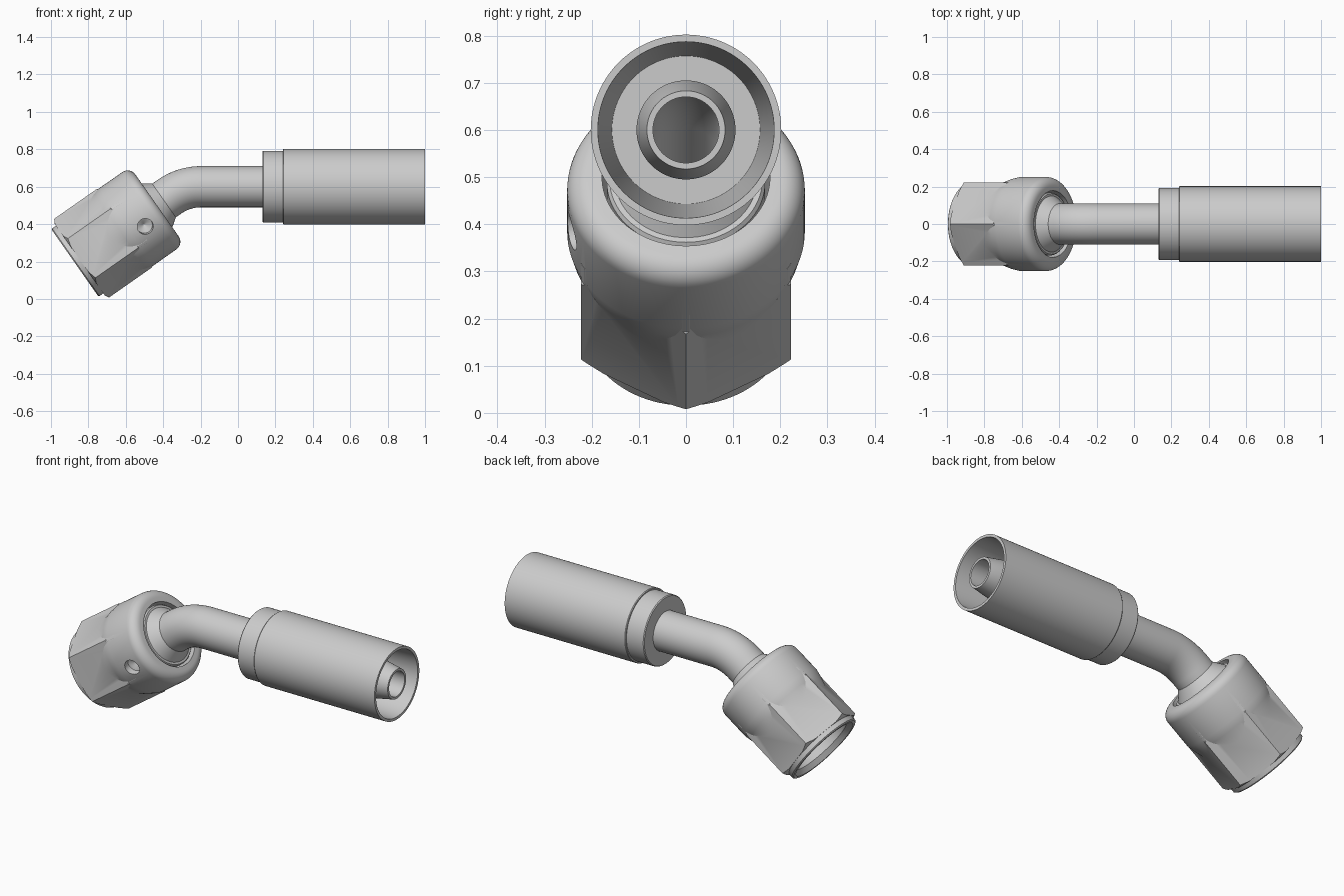
import bpy, bmesh, math
from mathutils import Vector, Matrix

if "Cube" in bpy.data.objects:
    bpy.data.objects.remove(bpy.data.objects["Cube"])

A = math.radians(35)                                   # elbow angle
D = Vector((-math.cos(A), 0, -math.sin(A)))            # nut axis, pointing outwards
U = Vector((math.sin(A), 0, -math.cos(A)))             # nut "down" direction
Y = Vector((0, -1, 0))
NUT = Vector((-0.433, 0, 0.50))                        # centre of nut back face
R = 0.30                                               # bend radius
L = R * A                                              # bend arc length
TAN = R * math.tan(A / 2)
CORNER = Vector((-0.29, 0, 0.6))
BACK = 0.174 - TAN                                     # bend end to nut back face


def nut_frame(t):
    return NUT + D * t, U, Y


def sleeve_frame(x):
    return Vector((x, 0, 0.6)), Vector((0, 0, -1)), Y


def stem_frame(s):
    """Position and cross axes along the bent tube."""
    if s <= 0:
        return CORNER + D * (TAN - s), U, Y
    if s >= L:
        return sleeve_frame(CORNER.x + TAN + s - L)
    a = (L - s) / R
    start = CORNER + Vector((TAN, 0, 0))
    pos = start + Vector((-R * math.sin(a), 0, -R * (1 - math.cos(a))))
    return pos, Vector((math.sin(a), 0, -math.cos(a))), Y


def sweep(name, profile, frame, closed=True, n=72):
    """Rings of radius r at each station; closed joins last ring to first."""
    bm = bmesh.new()
    rings = []
    for s, r in profile:
        p, u, v = frame(s)
        rings.append([bm.verts.new(p + r * (math.cos(a) * u + math.sin(a) * v))
                      for a in (2 * math.pi * i / n for i in range(n))])
    pairs = list(zip(rings, rings[1:]))
    if closed:
        pairs.append((rings[-1], rings[0]))
    else:
        bm.faces.new(rings[0])
        bm.faces.new(rings[-1])
    for a, b in pairs:
        for i in range(n):
            j = (i + 1) % n
            bm.faces.new((a[i], a[j], b[j], b[i]))
    bmesh.ops.recalc_face_normals(bm, faces=bm.faces)
    me = bpy.data.meshes.new(name)
    bm.to_mesh(me)
    bm.free()
    ob = bpy.data.objects.new(name, me)
    bpy.context.collection.objects.link(ob)
    return ob


def boolean(ob, other, op):
    m = ob.modifiers.new(op, 'BOOLEAN')
    m.operation, m.object, m.solver = op, other, 'EXACT'
    bpy.context.view_layer.objects.active = ob
    bpy.ops.object.modifier_apply(modifier=m.name)
    bpy.data.objects.remove(other)


def smooth(ob):
    bpy.ops.object.select_all(action='DESELECT')
    ob.select_set(True)
    bpy.context.view_layer.objects.active = ob
    bpy.ops.object.shade_smooth_by_angle(angle=math.radians(25))


# hose sleeve with stepped collar and open end
sleeve = sweep("sleeve", [(0.13, 0.10), (0.13, 0.188), (0.135, 0.192), (0.24, 0.192),
                          (0.24, 0.199), (0.244, 0.202), (1.0, 0.202), (1.0, 0.187),
                          (0.35, 0.157), (0.35, 0.10)], sleeve_frame, n=96)
smooth(sleeve)

# bent stem: sealing nose, shoulder, flare, elbow, nipple, then back along the bore
END = L + 1.0 - (CORNER.x + TAN)
bend = [L * i / 16 for i in range(17)]
flare = [(-BACK - 0.01 + 0.055 * math.sin(a), 0.11 + 0.04 * (1 - math.sin(a)) ** 1.0 * 1.0)
         for a in (math.pi / 2 * i / 8 for i in range(9))]
outer = [(-BACK - 0.30, 0.115), (-BACK - 0.20, 0.168), (-BACK - 0.018, 0.168), (-BACK - 0.01, 0.162)]
outer += flare + [(s, 0.11) for s in bend]
outer += [(END - 0.85, 0.11), (END - 0.85, 0.105), (END - 0.12, 0.105), (END, 0.083)]
inner = [(END, 0.07)] + [(s, 0.07) for s in reversed(bend)] + [(-BACK - 0.30, 0.07)]
stem = sweep("bent_stem", outer + inner, stem_frame)
smooth(stem)

# swivel nut: hexagon with chamfered front corners
nut = sweep("swivel_nut", [(0.15, 0.2565), (0.505, 0.2565)], nut_frame, False, 6)
trim = sweep("trim", [(0.10, 0.2525), (0.21, 0.2525), (0.23, 0.27), (0.484, 0.27), (0.506, 0.232)],
             nut_frame, False, 96)
boolean(nut, trim, 'INTERSECT')

# round shoulder at the back, rounded edge, conical blend into the flats, front lip
F = 0.05
edge = [(F - F * math.cos(a), 0.252 - F + F * math.sin(a))
        for a in (math.pi / 2 * i / 8 for i in range(9))]
body = sweep("body", edge + [(0.20, 0.252), (0.24, 0.244), (0.31, 0.222), (0.34, 0.212), (0.49, 0.212),
                             (0.49, 0.2205), (0.53, 0.2205), (0.536, 0.214)], nut_frame, False, 96)
boolean(nut, body, 'UNION')

# through bore with chamfered mouth
bore = sweep("bore", [(-0.1, 0.178), (0.508, 0.178), (0.546, 0.206)], nut_frame, False, 96)
boolean(nut, bore, 'DIFFERENCE')

# small drilled dimple on the front side of the nut
ang = math.radians(77)
out = math.cos(ang) * U + math.sin(ang) * Y
side = out.cross(D)
drill = sweep("drill", [(0.195, 0.004), (0.21, 0.028), (0.215, 0.043), (0.30, 0.043)],
              lambda r: (NUT + D * 0.116 + out * r, D, side), False, 32)
boolean(nut, drill, 'DIFFERENCE')
smooth(nut)
